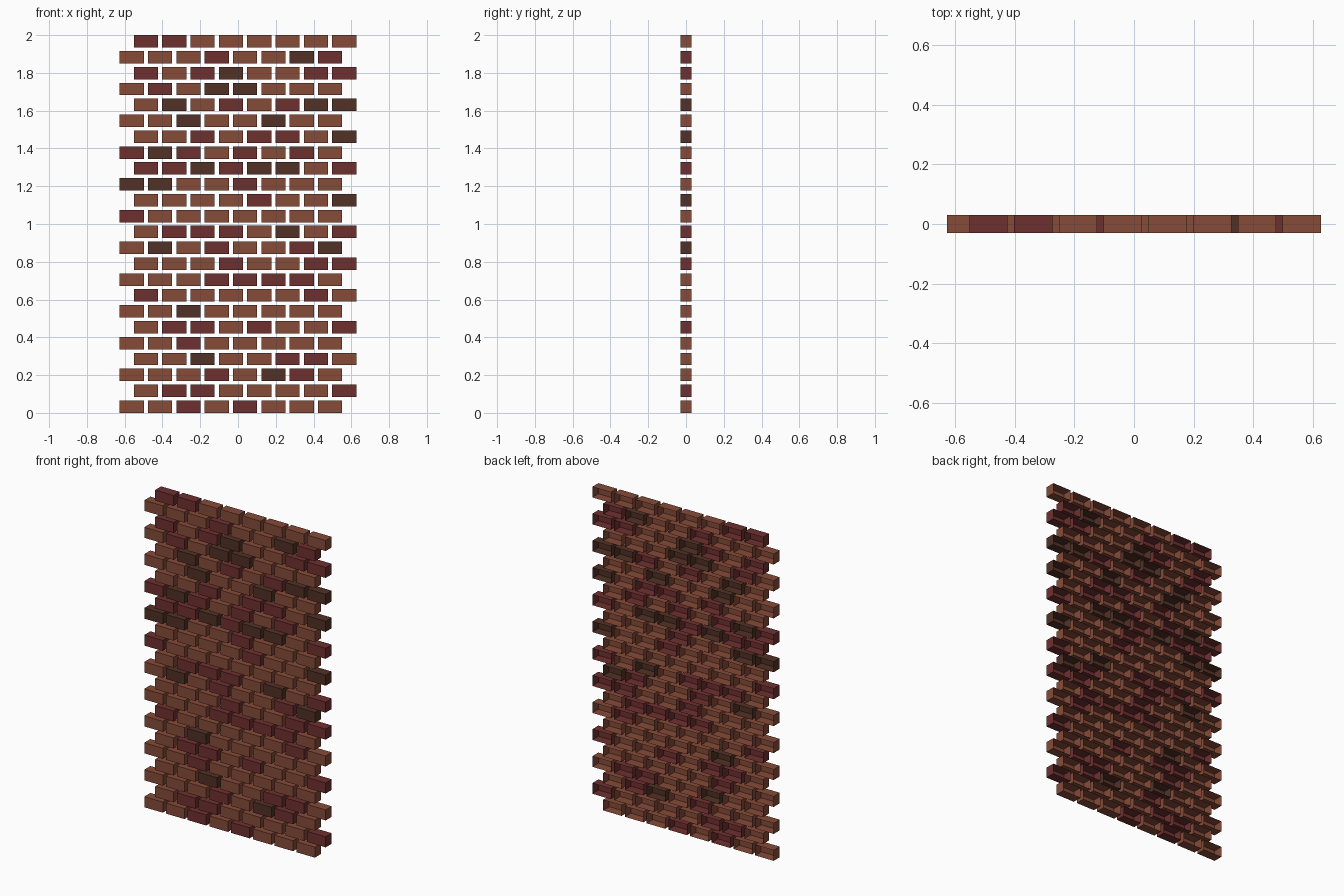
import bpy, bmesh

if "Cube" in bpy.data.objects:
    bpy.data.objects.remove(bpy.data.objects["Cube"])

# Brick size, spacing and wall layout
W, D, H = 0.128, 0.06, 0.066
PX, PZ = 0.15, (2 - 0.066) / 23
HALF = (7.5 * PX + W) / 2

# Colour of every brick, top course first: L light, M maroon, D dark
COURSES = """MMLLLLLL LLLMLLDM MLMDLLMM LMLDDLLL LDLMLMDD LLDLLDLL
LLMLMMLD MDMLMLML MMDMDDLM DDLLMLLL LLLLMLLD MLLLLLLL
LMMMLDLM LDLMLLMD LLLMLLMM LLLMMMML MLLLLLML LLDLLLLL
LMMLMLLM LLMLLLLL LLDLLMML LLLMLDML LMMLLLLM LLMLMLLL""".split()

COLOURS = {
    "L": ("light_brick", (0.24, 0.07, 0.04, 1)),
    "M": ("maroon_brick", (0.155, 0.03, 0.028, 1)),
    "D": ("dark_brick", (0.084, 0.031, 0.019, 1)),
}


def brick_mesh(name, colour):
    """Box open at the back, one shared mesh per colour."""
    bm = bmesh.new()
    bmesh.ops.create_cube(bm, size=1)
    bmesh.ops.scale(bm, vec=(W, D, H), verts=bm.verts)
    bm.normal_update()
    back = [f for f in bm.faces if f.normal.y > 0.9]
    bmesh.ops.delete(bm, geom=back, context="FACES_ONLY")
    mesh = bpy.data.meshes.new(name)
    bm.to_mesh(mesh)
    bm.free()
    mat = bpy.data.materials.new(name)
    mat.diffuse_color = colour
    mat.use_nodes = True
    mat.node_tree.nodes["Principled BSDF"].inputs["Base Color"].default_value = mat.diffuse_color
    mesh.materials.append(mat)
    return mesh


meshes = {key: brick_mesh(*val) for key, val in COLOURS.items()}

# Lay the courses from the bottom up, every other one shifted half a brick
for row, course in enumerate(reversed(COURSES)):
    shift = (row % 2) * PX / 2
    for col, key in enumerate(course):
        brick = bpy.data.objects.new(f"brick_{row + 1}_{col + 1}", meshes[key])
        brick.location = (-HALF + W / 2 + shift + col * PX, 0, H / 2 + row * PZ)
        bpy.context.collection.objects.link(brick)
